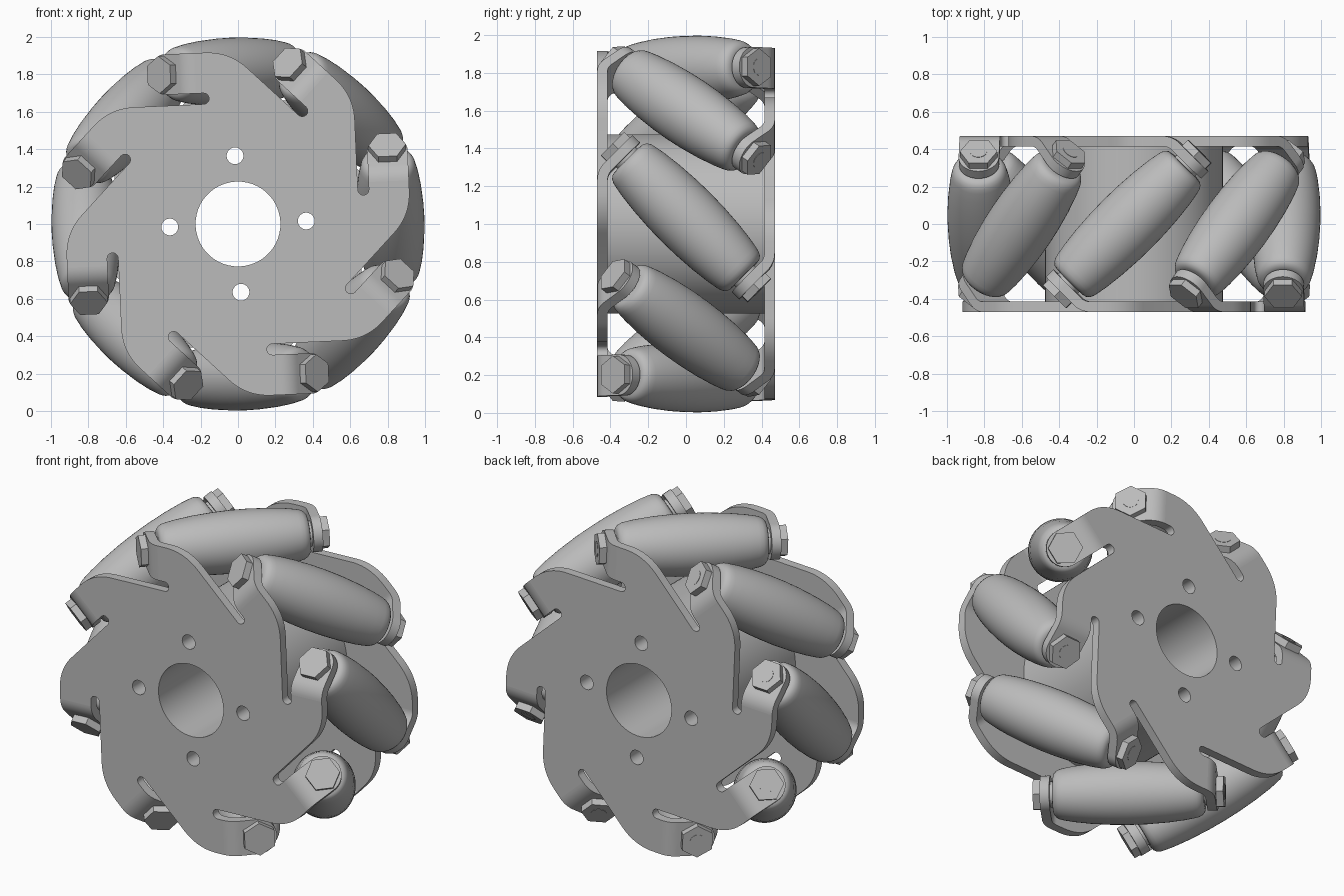
import bpy, bmesh
from math import sin, cos, pi, radians, sqrt
from mathutils import Matrix, Vector

cube = bpy.data.objects.get("Cube")
if cube:
    bpy.data.objects.remove(cube)

STEEL = bpy.data.materials.new("grey_metal")
STEEL.use_nodes = True
STEEL.diffuse_color = (0.5, 0.5, 0.5, 1)
STEEL.node_tree.nodes["Principled BSDF"].inputs["Base Color"].default_value = (0.5, 0.5, 0.5, 1)

# Wheel frame: X radial, Y tangential, Z towards the front face
WHEEL = Matrix.Translation((0, 0, 1)) @ Matrix.Rotation(pi / 2, 4, 'X') @ Matrix.Rotation(radians(2.5), 4, 'Z')
FLIP = Matrix.Rotation(pi, 4, 'X')
COUNT = 8
STEP = 2 * pi / COUNT
AXIS_R = 0.815            # distance of roller axes from the wheel axis
FACE, THICK = 0.4425, 0.055
TAB_IN, TAB_OUT = 0.707, 0.923
BEND = 0.235
BEND_R = 0.1


def place(name, mesh, matrix):
    obj = bpy.data.objects.new(name, mesh)
    bpy.context.collection.objects.link(obj)
    obj.matrix_world = WHEEL @ matrix
    return obj


def finish(bm, name):
    bmesh.ops.remove_doubles(bm, verts=bm.verts, dist=1e-5)
    bmesh.ops.recalc_face_normals(bm, faces=bm.faces)
    mesh = bpy.data.meshes.new(name)
    bm.to_mesh(mesh)
    bm.free()
    mesh.materials.clear()
    mesh.materials.append(STEEL)
    mesh.polygons.foreach_set("use_smooth", [True] * len(mesh.polygons))
    mesh.set_sharp_from_angle(angle=radians(30))
    return mesh


def loft(name, rings):
    """Skin a list of closed rings and cap both ends."""
    bm = bmesh.new()
    loops = [[bm.verts.new(p) for p in ring] for ring in rings]
    n = len(loops[0])
    for a, b in zip(loops, loops[1:]):
        for i in range(n):
            j = (i + 1) % n
            bm.faces.new((a[i], a[j], b[j], b[i]))
    bm.faces.new(loops[0])
    bm.faces.new(loops[-1])
    return finish(bm, name)


def lathe(name, profile, sides):
    return loft(name, [[(r * cos(2 * pi * i / sides), r * sin(2 * pi * i / sides), z)
                        for i in range(sides)] for r, z in profile])


def circle(r, x=0, y=0, n=48):
    return [(x + r * cos(2 * pi * i / n), y + r * sin(2 * pi * i / n)) for i in range(n)]


def sheet(name, outlines, thickness):
    """Extrude a flat outline with holes."""
    curve = bpy.data.curves.new(name, 'CURVE')
    curve.dimensions = '2D'
    curve.fill_mode = 'BOTH'
    curve.extrude = thickness / 2
    for pts in outlines:
        s = curve.splines.new('POLY')
        s.points.add(len(pts) - 1)
        for p, (x, y) in zip(s.points, pts):
            p.co = (x, y, 0, 1)
        s.use_cyclic_u = True
    tmp = bpy.data.objects.new(name, curve)
    bpy.context.collection.objects.link(tmp)
    bpy.context.view_layer.update()
    raw = bpy.data.meshes.new_from_object(tmp.evaluated_get(bpy.context.evaluated_depsgraph_get()))
    bpy.data.objects.remove(tmp)
    bm = bmesh.new()
    bm.from_mesh(raw)
    return finish(bm, name)


# Bore and four bolt holes shared by hub and plates
holes = [circle(0.227)] + [circle(0.045, 0.365 * cos(k * pi / 2), 0.365 * sin(k * pi / 2), 24)
                           for k in range(4)]

# Pinwheel plate outline: tab edge, slot, then a rounded corner to the next tab
tangent = BEND_R * (sqrt(2) - 1)
flat_end = BEND - tangent
slot_in, slot_end = 0.648, 0.155
slot_r = (TAB_IN - slot_in) / 2
corner = Vector((slot_in, TAB_OUT * sqrt(2) - slot_in))
along = Vector((-sin(STEP), cos(STEP)))
p0 = corner - Vector((0, 0.13))
p2 = corner + along * 0.13
sector = [Vector((TAB_OUT, flat_end)), Vector((TAB_IN, flat_end))]
sector += [Vector((slot_in + slot_r + slot_r * cos(a), slot_end - slot_r * sin(a)))
           for a in [pi * i / 10 for i in range(11)]]
for i in range(11):
    f = i / 10
    sector.append(p0 * (1 - f) ** 2 + corner * 2 * f * (1 - f) + p2 * f * f)
outline = []
for k in range(COUNT):
    turn = Matrix.Rotation(k * STEP, 2)
    outline += [tuple(turn @ p) for p in sector]

plate = sheet("side_plate", [outline] + holes, THICK)
place("front_plate", plate, Matrix.Translation((0, 0, FACE)))
place("back_plate", plate, FLIP @ Matrix.Translation((0, 0, FACE)))
hub = sheet("hub", [circle(0.475, n=96)] + holes, 2 * FACE - THICK)
place("hub", hub, Matrix.Identity(4))

# Bent tab: rounded bend, straight run, round tip; each station is (t, z, bend angle, half width)
mid, half = (TAB_IN + TAB_OUT) / 2, (TAB_OUT - TAB_IN) / 2
stations = []
for i in range(9):
    a = pi / 4 * i / 8
    stations.append((flat_end + BEND_R * sin(a), FACE - BEND_R * (1 - cos(a)), a, half))
bolt_t = (BEND + FACE) / 2
for i in range(13):
    a = radians(87) * i / 12
    d = half * sin(a) * sqrt(0.5)
    stations.append((bolt_t + d, bolt_t - d, pi / 4, half * cos(a)))
rings = []
for t, z, a, w in stations:
    n = Vector((0, sin(a), cos(a))) * THICK / 2
    c = Vector((mid, t, z))
    wide = Vector((w, 0, 0))
    rings.append([c - wide - n, c + wide - n, c + wide + n, c - wide + n])
tab = loft("tab", rings)

# Barrel roller, its axle with spacers, bolt head and nut
tab_s = bolt_t * sqrt(2)
outer = tab_s + THICK / 2
side = [(0.18, 0.1), (0.172, 0.22), (0.16, 0.32), (0.15, 0.375), (0.144, 0.4),
        (0.133, 0.42), (0.118, 0.432), (0.1, 0.436)]
roller = lathe("roller", [(r, -z) for r, z in reversed(side)] + [(0.182, 0)] + side, 48)
spacer_end = tab_s - THICK / 2 + 0.002
axle = lathe("axle", [(0.075, -spacer_end), (0.075, spacer_end)], 32)
head = lathe("bolt_head", [(0.1, outer - 0.002), (0.1, outer + 0.042)], 6)
nut_bm_profile = [(0.1, outer - 0.002), (0.1, outer + 0.042)]
nut = lathe("nut", nut_bm_profile, 6)
bolt_tip = lathe("bolt_tip", [(0.045, outer), (0.045, outer + 0.044)], 32)

for k in range(COUNT):
    turn = Matrix.Rotation(k * STEP, 4, 'Z')
    tilt = turn @ Matrix.Translation((AXIS_R, 0, 0)) @ Matrix.Rotation(-pi / 4, 4, 'X')
    place(f"roller_{k}", roller, tilt)
    place(f"axle_{k}", axle, tilt)
    place(f"bolt_head_{k}", head, tilt)
    place(f"nut_{k}", nut, tilt @ FLIP)
    place(f"bolt_tip_{k}", bolt_tip, tilt @ FLIP)
    place(f"front_tab_{k}", tab, turn)
    place(f"back_tab_{k}", tab, turn @ FLIP)
